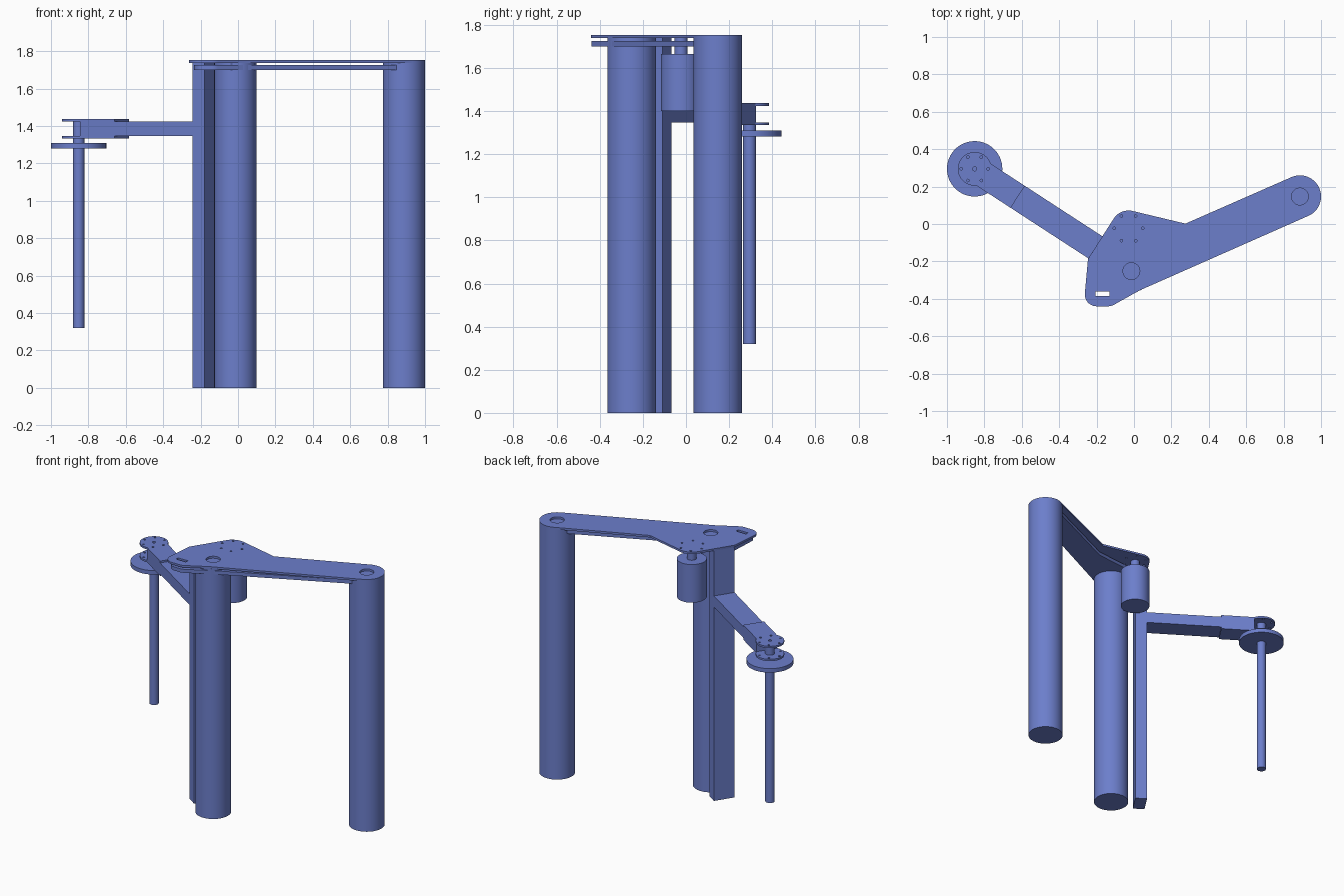
import bpy, math
from mathutils import Vector

if "Cube" in bpy.data.objects:
    bpy.data.objects.remove(bpy.data.objects["Cube"])

POST_A, POST_B = (-0.014, -0.252), (0.887, 0.147)
MOTOR, SPINDLE = (-0.029, -0.023), (-0.852, 0.295)
ARM = Vector((0.838, -0.545)).normalized()      # direction from spindle to column
SIDE = Vector((-ARM.y, ARM.x))                  # across the arm

# Blue paint shared by every part
blue = bpy.data.materials.new("blue_paint")
blue.diffuse_color = (0.15, 0.21, 0.60, 1)
blue.use_nodes = True
blue.node_tree.nodes["Principled BSDF"].inputs["Base Color"].default_value = blue.diffuse_color


def circle(c, r, n=32, a0=0, a1=360):
    """Points on a full circle, or on an arc when the angles differ from 360."""
    full = abs(a1 - a0) == 360
    steps = n if full else n - 1
    pts = []
    for i in range(n):
        a = math.radians(a0 + (a1 - a0) * i / steps)
        pts.append((c[0] + r * math.cos(a), c[1] + r * math.sin(a)))
    return pts


def ring(c, dist, r):
    """Six bolt holes around a centre."""
    return [circle(p, r, 12) for p in circle(c, dist, 6)]


def finish(obj):
    """Paint the part and smooth its round sides."""
    obj.data.materials.clear()
    obj.data.materials.append(blue)
    bpy.ops.object.select_all(action='DESELECT')
    bpy.context.view_layer.objects.active = obj
    obj.select_set(True)
    bpy.ops.object.shade_smooth_by_angle(angle=math.radians(30))


def plate(name, z0, z1, outline, holes=()):
    """Flat plate from an outline with holes, filled by a 2D curve."""
    cu = bpy.data.curves.new(name + "_outline", 'CURVE')
    cu.dimensions, cu.fill_mode = '2D', 'BOTH'
    cu.extrude = (z1 - z0) / 2
    for loop in [outline, *holes]:
        sp = cu.splines.new('POLY')
        sp.points.add(len(loop) - 1)
        for p, co in zip(sp.points, loop):
            p.co = (co[0], co[1], 0, 1)
        sp.use_cyclic_u = True
    tmp = bpy.data.objects.new(name + "_curve", cu)
    bpy.context.collection.objects.link(tmp)
    dg = bpy.context.evaluated_depsgraph_get()
    mesh = bpy.data.meshes.new_from_object(tmp.evaluated_get(dg))
    bpy.data.objects.remove(tmp)
    obj = bpy.data.objects.new(name, mesh)
    obj.location.z = (z0 + z1) / 2
    bpy.context.collection.objects.link(obj)
    finish(obj)


def cylinder(name, c, r, z0, z1, n=64):
    bpy.ops.mesh.primitive_cylinder_add(vertices=n, radius=r, depth=z1 - z0,
                                        location=(c[0], c[1], (z0 + z1) / 2))
    obj = bpy.context.object
    obj.name = name
    finish(obj)


def along(start, end, half):
    """Rectangle along the arm, measured from the spindle centre."""
    s = Vector(SPINDLE)
    return [s + ARM * d + SIDE * w for d, w in
            ((start, -half), (end, -half), (end, half), (start, half))]


# Two tall posts
cylinder("left_post", POST_A, 0.113, 0, 1.738)
cylinder("right_post", POST_B, 0.113, 0, 1.738)

# Top plate with post holes, motor bolt holes and a slot
slot = [(-0.207, -0.384), (-0.132, -0.384), (-0.132, -0.362), (-0.207, -0.362)]
top = (circle(POST_B, 0.113, 32, -66, 114) + [(0.275, 0.002)]
       + circle(MOTOR, 0.095, 16, 76, 147)
       + [(-0.246, -0.187)]
       + circle((-0.2, -0.377), 0.063, 16, 174, 270)
       + circle((-0.14, -0.370), 0.070, 8, 270, 298)
       + [(0.03, -0.355)])
plate("top_plate", 1.738, 1.752, top,
      [circle(POST_A, 0.045), circle(POST_B, 0.045), slot] + ring(MOTOR, 0.076, 0.007))

# Lower plate that braces the posts
low = ([(0.85, 0.042), (0.84, 0.215), (0.25, -0.055), (0.0, -0.08),
        (-0.13, -0.12), (-0.225, -0.2)]
       + circle((-0.18, -0.384), 0.055, 12, 180, 270)
       + circle((-0.14, -0.370), 0.069, 8, 270, 298)
       + [(0.06, -0.339)])
plate("lower_plate", 1.70, 1.725, low, [slot])

# Motor hanging under the plate
cylinder("motor", MOTOR, 0.094, 1.40, 1.665)
cylinder("motor_shaft", MOTOR, 0.03, 1.665, 1.738, 32)

# Square-set column and the arm reaching out from it
ARM_END = (Vector((-0.205, -0.123)) - Vector(SPINDLE)).dot(ARM)
plate("column", 0, 1.738, along(ARM_END, ARM_END + 0.078, 0.07))
plate("arm", 1.347, 1.424, along(0.053, ARM_END, 0.07))

# Matching end plates clamped above and below the arm tip
heading = math.degrees(math.atan2(ARM.y, ARM.x))
spread = math.degrees(math.asin(0.07 / 0.09))
tip = (circle(SPINDLE, 0.09, 32, heading + spread, heading + 360 - spread)
       + along(0, 0.275, 0.07)[1:3])
for name, z0, z1 in (("upper_tip_plate", 1.424, 1.437), ("lower_tip_plate", 1.334, 1.347)):
    plate(name, z0, z1, tip, [circle(SPINDLE, 0.011, 16)] + ring(SPINDLE, 0.072, 0.007))

# Spindle with its collar disc
cylinder("spindle_rod", SPINDLE, 0.03, 0.32, 1.424, 32)
cylinder("spindle_disc", SPINDLE, 0.148, 1.281, 1.309)
